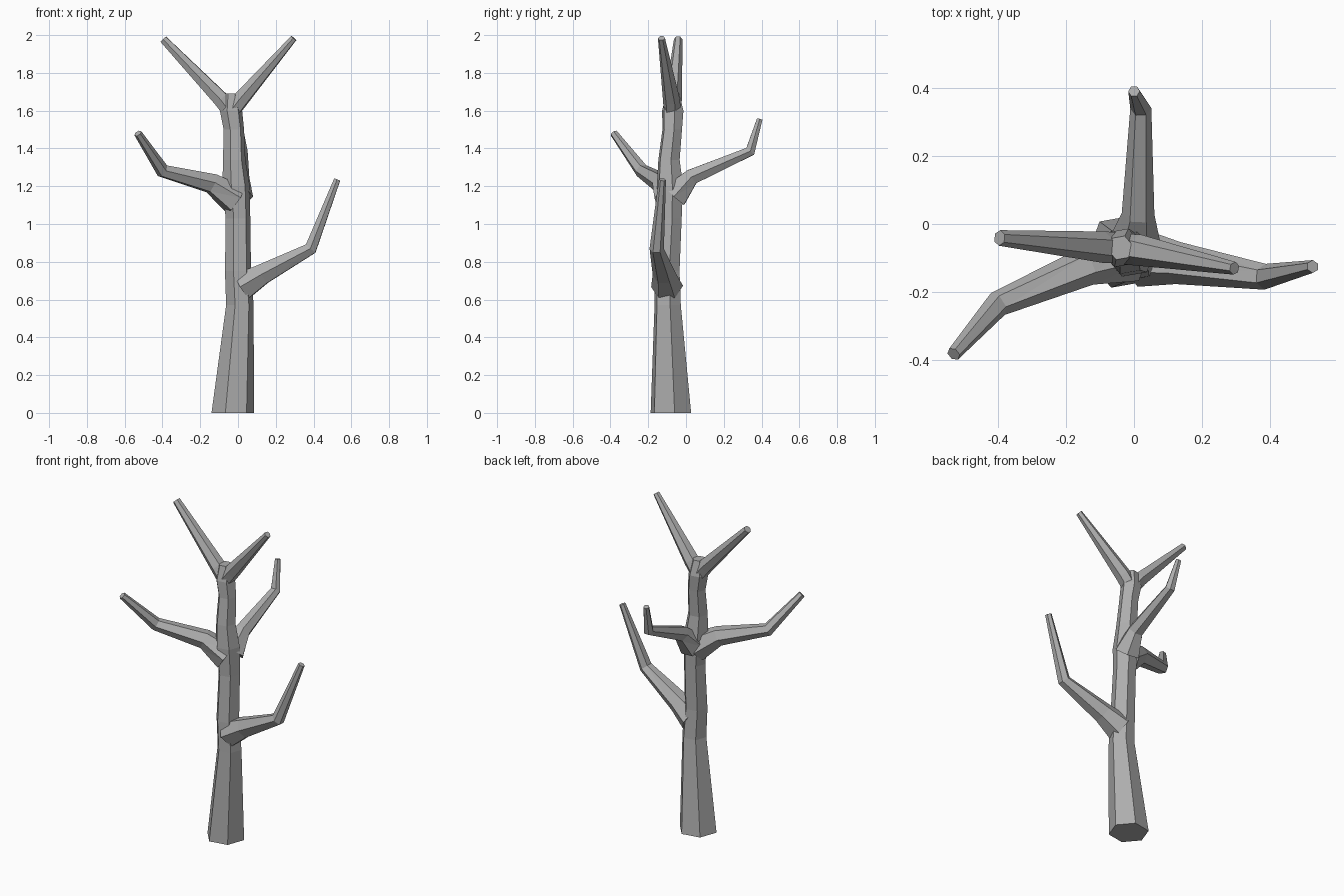
import bpy
import bmesh
from math import cos, sin, pi, radians
from mathutils import Vector

cube = bpy.data.objects.get("Cube")
if cube:
    bpy.data.objects.remove(cube, do_unlink=True)

# Bark colour
bark = bpy.data.materials.new("grey_bark")
bark.use_nodes = True
grey = (0.42, 0.42, 0.42, 1)
bark.diffuse_color = grey
bark.node_tree.nodes["Principled BSDF"].inputs["Base Color"].default_value = grey


def limb(name, path, sides=6, turn=0, level=False):
    """Faceted tapering limb through (x, y, z, radius) points."""
    pts = [Vector(p[:3]) for p in path]
    bm = bmesh.new()
    rings = []
    for i, p in enumerate(pts):
        before = (p - pts[i - 1]).normalized() if i else Vector()
        after = (pts[i + 1] - p).normalized() if i < len(pts) - 1 else Vector()
        axis = Vector((0, 0, 1)) if level else (before + after).normalized()
        if level:
            u, v = Vector((1, 0, 0)), Vector((0, 1, 0))
        else:
            # Keep the rings untwisted along the whole limb
            run = pts[-1] - pts[0]
            side = Vector((-run.y, run.x, 0)).normalized()
            u = (side - axis * side.dot(axis)).normalized()
            v = axis.cross(u)
        ring = []
        for k in range(sides):
            a = 2 * pi * k / sides + radians(turn)
            ring.append(bm.verts.new(p + (u * cos(a) + v * sin(a)) * path[i][3]))
        rings.append(ring)
    for low, high in zip(rings, rings[1:]):
        for k in range(sides):
            n = (k + 1) % sides
            bm.faces.new((low[k], low[n], high[n], high[k]))
    bm.faces.new(rings[0][::-1])
    bm.faces.new(rings[-1])
    # Bent sides become clean flat facets
    bmesh.ops.triangulate(bm, faces=[f for f in bm.faces if len(f.verts) == 4])
    bmesh.ops.recalc_face_normals(bm, faces=bm.faces)
    mesh = bpy.data.meshes.new(name)
    bm.to_mesh(mesh)
    bm.free()
    mesh.materials.append(bark)
    obj = bpy.data.objects.new(name, mesh)
    bpy.context.collection.objects.link(obj)
    return obj


# Trunk with a hexagonal foot and a short saddle at the fork
trunk = limb("tree_trunk", [
    (-.028, -.08, 0, .114), (.01, -.097, .57, .074), (.0, -.1, .75, .07),
    (.0, -.085, 1.03, .066), (-.01, -.085, 1.2, .074), (-.02, -.09, 1.34, .06),
    (-.022, -.073, 1.5, .055), (-.037, -.07, 1.6, .06), (-.04, -.07, 1.69, .037)],
    turn=10, level=True)

# Branches, each flared where it leaves the trunk
branches = [
    limb("left_branch", [(.02, -.1, .67, .085), (.13, -.115, .735, .062),
                         (.385, -.155, .87, .038), (.525, -.125, 1.235, .019)]),
    limb("right_branch", [(-.015, -.088, 1.13, .085), (-.14, -.125, 1.215, .057),
                          (-.4, -.235, 1.282, .038), (-.53, -.382, 1.48, .021)]),
    limb("back_branch", [(.0, -.06, 1.15, .08), (.012, .03, 1.25, .048),
                         (.02, .34, 1.385, .031), (.0, .39, 1.555, .017)]),
    limb("right_fork", [(-.03, -.07, 1.58, .045), (-.09, -.068, 1.66, .046),
                        (-.395, -.041, 1.978, .023)]),
    limb("left_fork", [(-.045, -.072, 1.58, .045), (.015, -.077, 1.66, .046),
                       (.295, -.13, 1.984, .019)]),
]

# Merge the branches into one continuous surface
for branch in branches:
    mod = trunk.modifiers.new("join", "BOOLEAN")
    mod.operation = "UNION"
    mod.solver = "EXACT"
    mod.object = branch
    bpy.context.view_layer.objects.active = trunk
    bpy.ops.object.modifier_apply(modifier=mod.name)
    bpy.data.objects.remove(branch, do_unlink=True)
